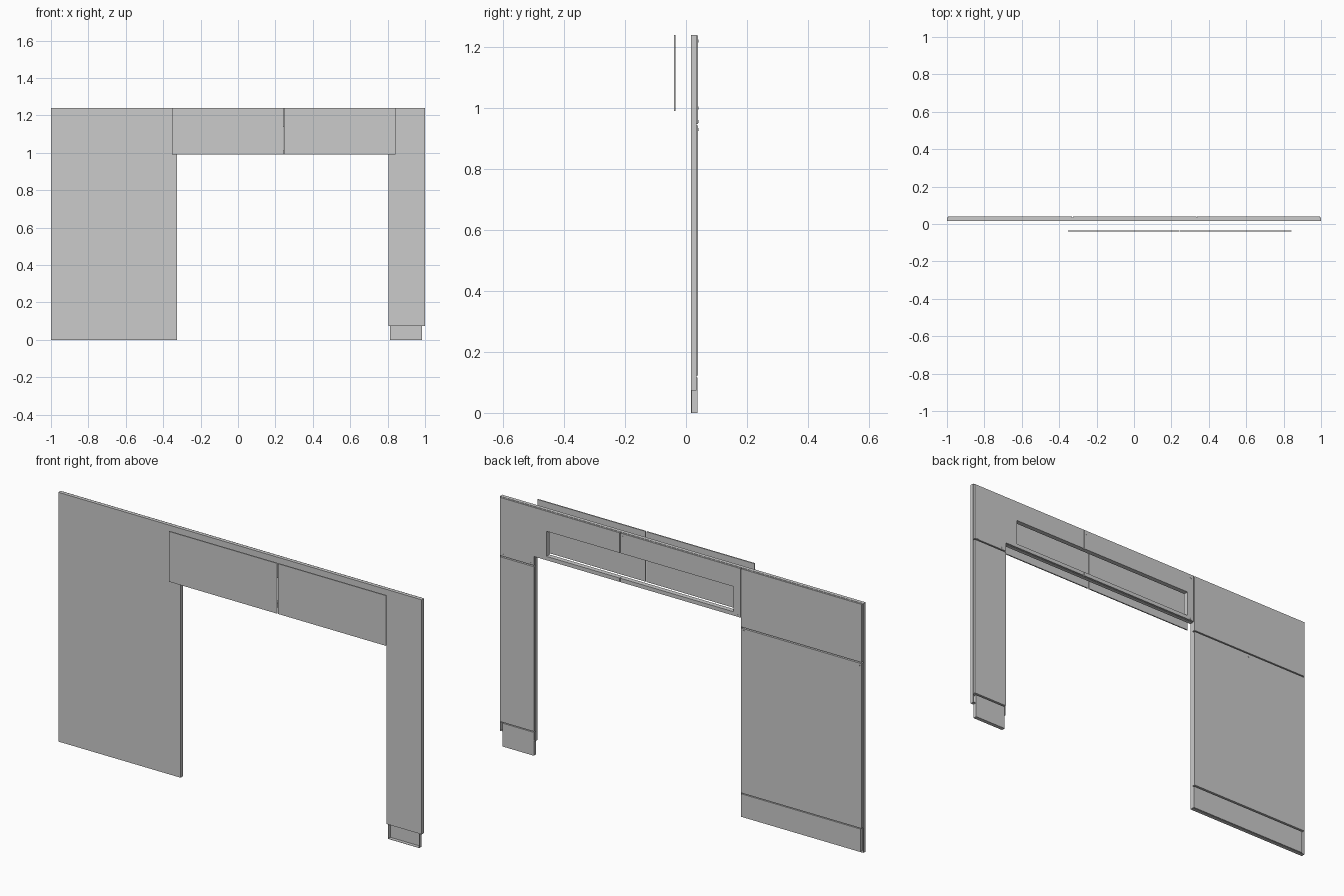
import bpy, bmesh
from mathutils import Vector

if "Cube" in bpy.data.objects:
    bpy.data.objects.remove(bpy.data.objects["Cube"])


def rect(x0, x1, z0, z1):
    return [(x0, z0), (x1, z0), (x1, z1), (x0, z1)]


def tray(name, outline, y_face, y_open, holes=(), t=0.002):
    """Folded sheet: flat face at y_face, rim walls running to y_open."""
    bm = bmesh.new()
    face_edges = []
    for loop in [outline, *holes]:
        a = [bm.verts.new((x, y_face, z)) for x, z in loop]
        b = [bm.verts.new((x, y_open, z)) for x, z in loop]
        for i in range(len(a)):
            j = (i + 1) % len(a)
            face_edges.append(bm.edges.new((a[i], a[j])))
            bm.faces.new((a[i], a[j], b[j], b[i]))
    out = 1 if y_face > y_open else -1
    res = bmesh.ops.triangle_fill(bm, edges=face_edges, use_beauty=True,
                                  normal=Vector((0, out, 0)))
    bmesh.ops.recalc_face_normals(bm, faces=bm.faces[:])
    bm.normal_update()
    front = next(f for f in bm.faces if abs(f.normal.y) > 0.9)
    if front.normal.y * out < 0:
        bmesh.ops.reverse_faces(bm, faces=bm.faces[:])
    me = bpy.data.meshes.new(name)
    bm.to_mesh(me)
    bm.free()
    ob = bpy.data.objects.new(name, me)
    bpy.context.collection.objects.link(ob)
    mod = ob.modifiers.new("thickness", 'SOLIDIFY')
    mod.thickness = t
    mod.offset = -1
    return ob


def box(name, x0, x1, y0, y1, z0, z1):
    bpy.ops.mesh.primitive_cube_add(size=1, location=((x0 + x1) / 2, (y0 + y1) / 2, (z0 + z1) / 2))
    ob = bpy.context.object
    ob.name = name
    ob.scale = (x1 - x0, y1 - y0, z1 - z0)
    return ob


Y0, Y1, YB = 0.016, 0.034, 0.040

# Front skin: wide panel, beam and narrow leg in one folded sheet
tray("front_skin",
     [(-1, 0), (-.327, 0), (-.327, .99), (.805, .99), (.805, .073),
      (1, .073), (1, 1.24), (-1, 1.24)],
     Y0, Y1, [rect(-.29, .74, 1.012, 1.137)])

# Back skins of the wide panel
tray("upper_back_panel", rect(-.995, -.332, .948, 1.237), YB, .02)
tray("main_back_panel", rect(-.995, -.332, .122, .942), YB, .02)
tray("plinth", rect(-.985, -.332, .003, .116), .037, .02)

# Back skins of the beam, each notched around the through window
tray("beam_back_inner",
     [(-.327, .993), (.333, .993), (.333, 1.012), (-.29, 1.012),
      (-.29, 1.137), (.333, 1.137), (.333, 1.237), (-.327, 1.237)], YB, .02)
tray("beam_back_corner",
     [(.337, .993), (.808, .993), (.808, .948), (.995, .948), (.995, 1.237),
      (.337, 1.237), (.337, 1.137), (.74, 1.137), (.74, 1.012), (.337, 1.012)], YB, .02)

# Narrow leg back and foot
tray("leg_back_panel", rect(.808, .995, .122, .942), YB, .02)
tray("foot", rect(.812, .985, 0, .116), .037, .018)

# Twin fascia boards standing off the front of the beam
for side, x0, x1 in (("left", -.353, .242), ("right", .247, .842)):
    box("fascia_" + side, x0, x1, -.040, -.034, .99, 1.24)

# Small screws at the panel corners
for i, (x, z) in enumerate([(-.98, .93), (-.66, .93), (-.345, .93), (.98, .955), (.83, .955),
                            (.32, 1.22), (.35, 1.22), (-.31, 1.22), (-.31, 1.0)]):
    bpy.ops.mesh.primitive_cylinder_add(vertices=12, radius=.005, depth=.002,
                                        location=(x, YB, z), rotation=(1.5708, 0, 0))
    bpy.context.object.name = f"screw_{i + 1}"
